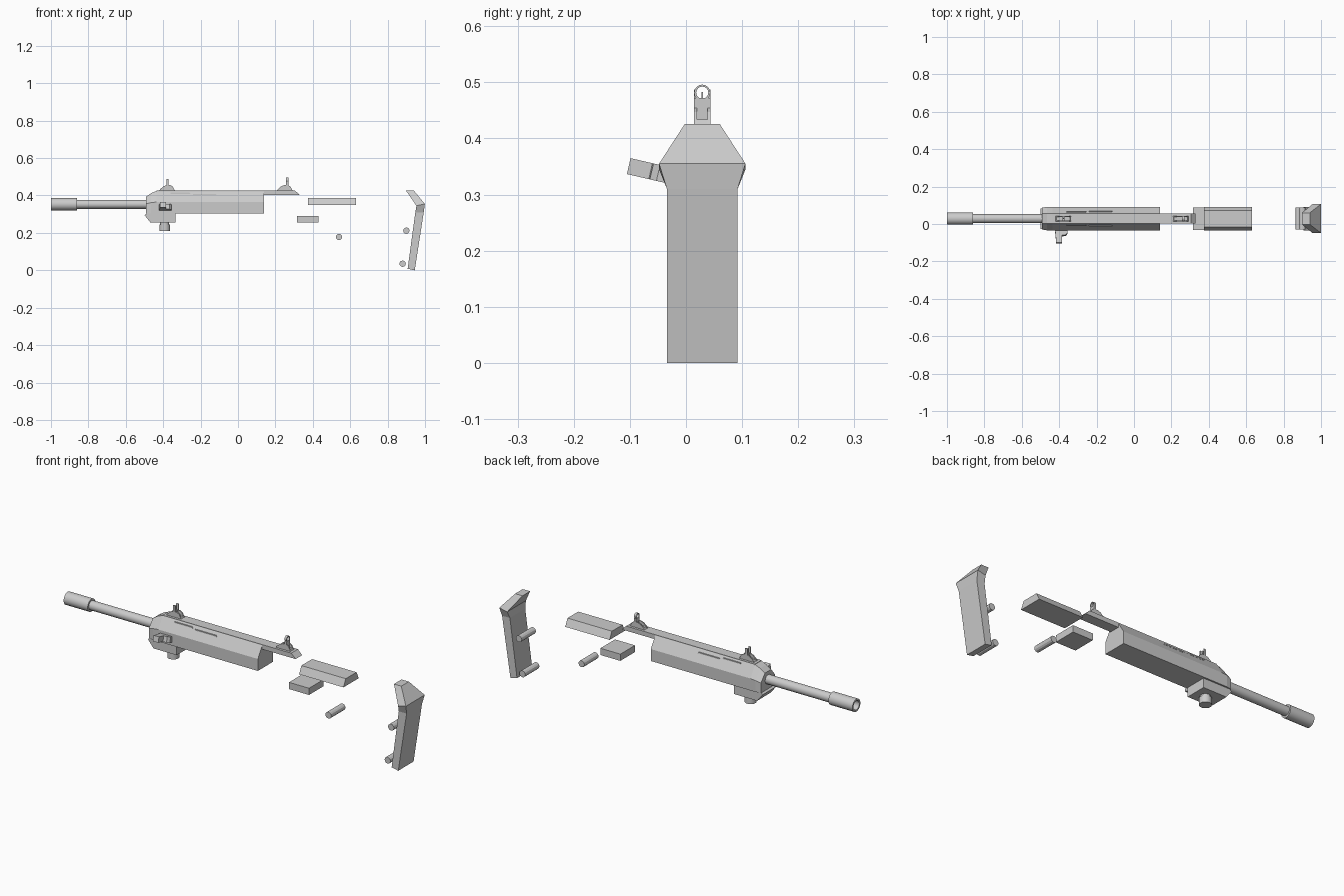
import bpy, bmesh, math
from mathutils import Vector, Matrix

if "Cube" in bpy.data.objects:
    bpy.data.objects.remove(bpy.data.objects["Cube"])

CY = 0.029          # centre line of the model in y
BZ = 0.353          # barrel axis height


def finish(name, bm, smooth=False):
    bmesh.ops.remove_doubles(bm, verts=bm.verts, dist=1e-5)
    bmesh.ops.recalc_face_normals(bm, faces=bm.faces)
    me = bpy.data.meshes.new(name)
    bm.to_mesh(me)
    bm.free()
    ob = bpy.data.objects.new(name, me)
    bpy.context.collection.objects.link(ob)
    if smooth:
        bpy.ops.object.select_all(action='DESELECT')
        ob.select_set(True)
        bpy.context.view_layer.objects.active = ob
        bpy.ops.object.shade_smooth_by_angle(angle=math.radians(35))
    return ob


def loft(name, rings, caps=True, closed=False, smooth=False):
    """Skin a list of equal-length point rings."""
    bm = bmesh.new()
    vs = [[bm.verts.new(p) for p in r] for r in rings]
    n = len(vs[0])
    pairs = list(zip(vs, vs[1:])) + ([(vs[-1], vs[0])] if closed else [])
    for a, b in pairs:
        for i in range(n):
            j = (i + 1) % n
            bm.faces.new((a[i], a[j], b[j], b[i]))
    if caps and not closed:
        bm.faces.new(vs[0])
        bm.faces.new(vs[-1])
    return finish(name, bm, smooth)


def side_prism(name, pts, y0, y1):
    """Extrude an (x, z) profile along y."""
    return loft(name, [[(x, y, z) for x, z in pts] for y in (y0, y1)])


def section(x, half):
    """Mirrored (half width, z) cross-section at x."""
    return ([(x, CY + w, z) for w, z in half]
            + [(x, CY - w, z) for w, z in reversed(half)])


def ring(x, r, n=16):
    return [(x, CY + r * math.cos(2 * math.pi * i / n),
             BZ + r * math.sin(2 * math.pi * i / n)) for i in range(n)]


def rod(name, x, z, r, y0, y1, n=12):
    pts = [(x + r * math.cos(2 * math.pi * i / n),
            z + r * math.sin(2 * math.pi * i / n)) for i in range(n)]
    ob = side_prism(name, pts, y0, y1)
    return ob


# Barrel and hollow muzzle sleeve
loft("barrel", [ring(-0.88, 0.024), ring(-0.47, 0.024)], smooth=True)
loft("muzzle_sleeve", [ring(-0.93, 0.024), ring(-1.0, 0.024), ring(-1.0, 0.033),
                       ring(-0.862, 0.033), ring(-0.862, 0.02),
                       ring(-0.93, 0.02)], closed=True, smooth=True)

# Receiver with sloping shoulders and a chamfered nose
full = [(0.063, 0.303), (0.063, 0.365), (0.026, 0.424)]
nose = [(0.058, 0.303), (0.058, 0.355), (0.026, 0.394)]
mid = [(0.063, 0.303), (0.063, 0.362), (0.026, 0.412)]
rear = [(0.063, 0.303), (0.063, 0.365), (0.042, 0.402)]
loft("receiver", [section(-0.492, nose), section(-0.465, mid),
                  section(-0.435, full), section(0.138, full)])

# Top rail running past the receiver
side_prism("top_rail", [(-0.435, 0.41), (-0.435, 0.426), (0.305, 0.426),
                        (0.33, 0.402), (0.1, 0.402)], CY - 0.027, CY + 0.027)

# Thin raised ribs on both shoulders
for s in (-1, 1):
    for k, (x0, x1, z) in enumerate([(-0.36, -0.25, 0.412), (-0.24, -0.11, 0.406)]):
        y = CY + s * (0.026 + (0.424 - z) * 0.627)
        side_prism(f"shoulder_rib_{k}_{'near' if s < 0 else 'far'}",
                   [(x0, z - 0.003), (x0, z + 0.003), (x1 - 0.01, z + 0.003),
                    (x1, z - 0.008), (x1 - 0.01, z - 0.003)],
                   y - 0.003, y + 0.003)

# Lower block and its round knob
side_prism("lower_block", [(-0.5, 0.295), (-0.485, 0.305), (-0.335, 0.305),
                           (-0.335, 0.255), (-0.468, 0.255)], CY - 0.055, CY + 0.055)
knob = []
for z, r in [(0.258, 0.024), (0.245, 0.024), (0.245, 0.029), (0.21, 0.029)]:
    knob.append([(-0.392 + r * math.cos(math.pi * i / 8),
                  CY + r * math.sin(math.pi * i / 8), z) for i in range(16)])
loft("lower_knob", knob, smooth=True)

# Bolt lever on the near side, tilted upwards
tilt = Matrix.Rotation(math.radians(-13), 4, 'X')
pivot = Vector((0, -0.03, 0.334))
plan = [(-0.355, 0.015), (-0.355, -0.02), (-0.366, -0.032), (-0.385, -0.034),
        (-0.385, -0.074), (-0.416, -0.074), (-0.42, -0.025), (-0.425, 0.015)]
loft("bolt_lever", [[tuple(pivot + tilt @ Vector((x, y, dz))) for x, y in plan]
                    for dz in (-0.0145, 0.0145)])


# Folding sights: domed cheeks, foot, and an upright
def sight_base(name, x):
    dome = [(x - 0.05, 0.424), (x - 0.044, 0.434), (x - 0.026, 0.449),
            (x - 0.01, 0.455), (x + 0.01, 0.455), (x + 0.024, 0.447),
            (x + 0.036, 0.424)]
    for s, tag in ((-1, "near"), (1, "far")):
        side_prism(f"{name}_cheek_{tag}", dome, CY + s * 0.009, CY + s * 0.0145)
    side_prism(f"{name}_foot", [(x - 0.048, 0.424), (x - 0.042, 0.434),
                                (x + 0.03, 0.434), (x + 0.034, 0.424)],
               CY - 0.0095, CY + 0.0095)


def sight_ring(name, x, zc, ro, ri, n=16):
    ang = [2 * math.pi * i / n for i in range(n)]

    def loop(px, r):
        return [(px, CY + r * math.cos(a), zc + r * math.sin(a)) for a in ang]
    loft(name, [loop(x - 0.006, ro), loop(x + 0.006, ro),
                loop(x + 0.006, ri), loop(x - 0.006, ri)], closed=True)


sight_base("front_sight", -0.372)
sight_base("rear_sight", 0.257)
for name, x, zt in (("front_sight", -0.377, 0.457), ("rear_sight", 0.263, 0.472)):
    loft(f"{name}_stem", [section(px, [(0.009, 0.43), (0.009, 0.446),
                                       (0.0145, 0.452), (0.0145, zt)])
                          for px in (x - 0.006, x + 0.006)])
sight_ring("rear_sight_ring", 0.263, 0.4815, 0.0145, 0.0108)
loft("front_sight_post", [section(px, [(0.002, 0.45), (0.0015, 0.483)])
                          for px in (-0.379, -0.375)])
for s, tag in ((-1, "near"), (1, "far")):
    side_prism(f"front_sight_ear_{tag}", [(-0.383, 0.45), (-0.383, 0.487),
                                          (-0.371, 0.487), (-0.371, 0.45)],
               CY + s * 0.0108, CY + s * 0.0145)

# Loose blocks behind the receiver
loft("cheek_block", [section(x, [(0.063, 0.349), (0.044, 0.387)])
                     for x in (0.375, 0.63)])
side_prism("grip_block", [(0.315, 0.255), (0.43, 0.255), (0.43, 0.29), (0.315, 0.29)],
           CY - 0.06, CY + 0.06)

# Cross pins
for i, (x, z) in enumerate([(0.54, 0.178), (0.9, 0.212), (0.88, 0.035)]):
    rod(f"cross_pin_{i}", x, z, 0.017, CY - 0.058, CY + 0.058)

# Butt plate: rows of (z front, z back, x front, x back, half width)
rows = [(0.008, 0.0, 0.907, 0.945, 0.063), (0.0, 0.005, 0.912, 0.947, 0.063),
        (0.31, 0.31, 0.948, 0.993, 0.063), (0.345, 0.355, 0.954, 0.999, 0.077),
        (0.426, 0.426, 0.898, 0.94, 0.031)]
loft("butt_plate", [[(xf, CY - w, zf), (xf, CY + w, zf), (xb, CY + w, zb), (xb, CY - w, zb)]
                    for zf, zb, xf, xb, w in rows[:1] + rows[2:]])
